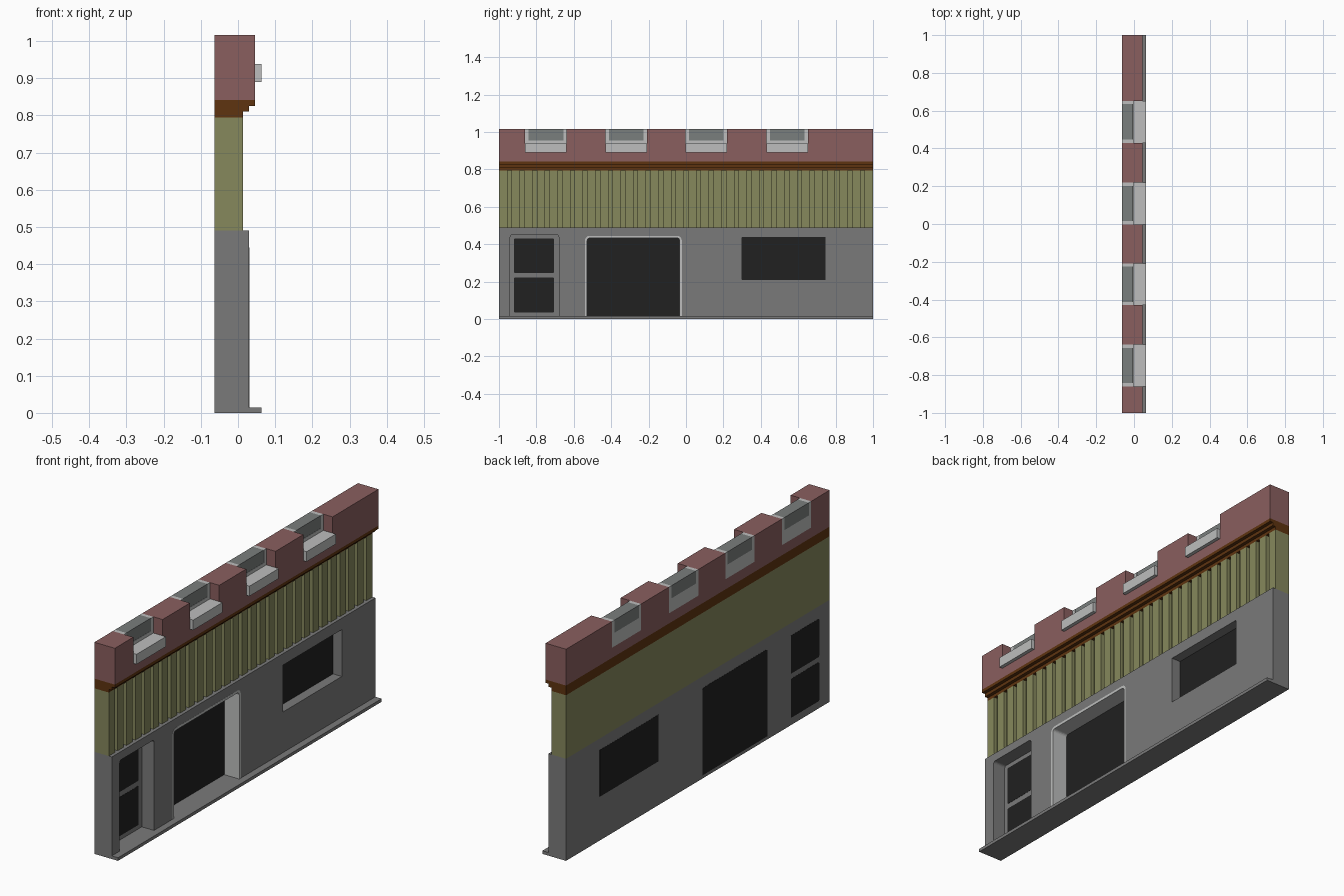
import bpy, bmesh, math

if "Cube" in bpy.data.objects:
    bpy.data.objects.remove(bpy.data.objects["Cube"])


def material(name, r, g, b):
    m = bpy.data.materials.new(name)
    m.diffuse_color = (r, g, b, 1)
    m.use_nodes = True
    m.node_tree.nodes["Principled BSDF"].inputs["Base Color"].default_value = m.diffuse_color
    return m


GREY = material("grey_render", 0.195, 0.195, 0.195)
GREEN = material("olive_green", 0.238, 0.246, 0.107)
BROWN = material("dark_brown", 0.112, 0.034, 0.005)
RED = material("dusty_red", 0.254, 0.114, 0.114)
LIGHT = material("light_trim", 0.508, 0.515, 0.51)
BLACK = material("black_glass", 0.015, 0.015, 0.015)
PANE = material("grey_pane", 0.195, 0.21, 0.205)

BACK = -0.063


def prism(name, pts, mat, x0, x1):
    """Extrude a (y, z) outline along x."""
    bm = bmesh.new()
    f = bm.faces.new([bm.verts.new((x0, y, z)) for y, z in pts])
    new = bmesh.ops.extrude_face_region(bm, geom=[f])["geom"]
    for v in new:
        if isinstance(v, bmesh.types.BMVert):
            v.co.x = x1
    bmesh.ops.recalc_face_normals(bm, faces=bm.faces)
    me = bpy.data.meshes.new(name)
    bm.to_mesh(me)
    bm.free()
    ob = bpy.data.objects.new(name, me)
    me.materials.append(mat)
    bpy.context.collection.objects.link(ob)
    return ob


def outline(y0, y1, z0, z1, top=0.0, bottom=0.0):
    """Rectangle outline with optional rounded corners."""
    pts = []
    for cy, cz, r, sy, sz, a0 in ((y1, z1, top, -1, -1, 0), (y0, z1, top, 1, -1, 90),
                                  (y0, z0, bottom, 1, 1, 180), (y1, z0, bottom, -1, 1, 270)):
        for i in range(5 if r else 1):
            a = math.radians(a0 + i * 22.5)
            pts.append((cy + r * (sy + math.cos(a)), cz + r * (sz + math.sin(a))) if r else (cy, cz))
    return pts


def box(name, mat, x0, x1, y0, y1, z0, z1):
    return prism(name, outline(y0, y1, z0, z1), mat, x0, x1)


def cut(ob, cutter):
    mod = ob.modifiers.new("cut", 'BOOLEAN')
    mod.operation = 'DIFFERENCE'
    mod.solver = 'EXACT'
    mod.object = cutter
    bpy.context.view_layer.objects.active = ob
    bpy.ops.object.modifier_apply(modifier=mod.name)
    bpy.data.objects.remove(cutter)


# ground floor wall with recesses for door, shop window and side window
box("pavement_ledge", GREY, BACK, 0.063, -1, 1, 0, 0.015)
wall = box("ground_floor_wall", GREY, BACK, 0.03, -1, 1, 0.015, 0.49)
cut(wall, prism("door_cut", outline(-0.94, -0.68, -0.02, 0.45, 0.012), GREY, -0.035, 0.1))
cut(wall, prism("shop_cut", outline(-0.54, -0.022, -0.02, 0.445, 0.025), GREY, -0.05, 0.1))
cut(wall, box("side_cut", GREY, -0.017, 0.1, 0.30, 0.745, 0.21, 0.435))

# glazing runs through to the back of the wall
for i, (z0, z1) in enumerate(((0.035, 0.222), (0.247, 0.43))):
    prism(f"door_glass_{i}", outline(-0.92, -0.705, z0, z1, 0.006, 0.006), BLACK, BACK - 0.0008, -0.034)
prism("shop_glass", outline(-0.529, -0.034, 0.0155, 0.434, 0.014), BLACK, BACK - 0.0008, -0.049)
box("side_glass", BLACK, BACK - 0.0008, -0.016, 0.3005, 0.7445, 0.2105, 0.4345)

# light surround lining the shop window
outer = outline(-0.54, -0.022, 0.015, 0.445, 0.025)
inner = outline(-0.528, -0.034, 0.015, 0.433, 0.014)
n = 5
ring = [outer[-1]] + outer[:2 * n] + [outer[2 * n]] + [inner[2 * n]] + inner[:2 * n][::-1] + [inner[-1]]
prism("shop_surround", ring, LIGHT, -0.05, 0.0305)

# ribbed green cladding
box("cladding_backing", GREEN, BACK, -0.003, -1, 1, 0.49, 0.795)
RIBS, RIB_W = 30, 0.045
for i in range(RIBS):
    y = -1 + i * (2 - RIB_W) / (RIBS - 1)
    box(f"cladding_rib_{i}", GREEN, -0.003, 0.014, y, y + RIB_W, 0.49, 0.795)

# stepped brown cornice
for i, x1 in enumerate((0.014, 0.03, 0.046)):
    box(f"cornice_step_{i}", BROWN, BACK, x1, -1, 1, 0.795 + i * 0.0155, 0.795 + (i + 1) * 0.0155)

# red parapet, notched for the upper windows
STARTS = (-0.86, -0.43, -0.003, 0.43)
WIN_W = 0.222
profile = [(-1, 0.8415), (1, 0.8415), (1, 1.016)]
for y in reversed(STARTS):
    profile += [(y + WIN_W, 1.016), (y + WIN_W, 0.89), (y, 0.89), (y, 1.016)]
profile.append((-1, 1.016))
prism("parapet", profile, RED, BACK, 0.046)

# upper windows: projecting sill, light frame and grey pane
for i, y in enumerate(STARTS):
    e, t = y + WIN_W, 0.018
    box(f"window_sill_{i}", LIGHT, -0.003, 0.063, y, e, 0.89, 0.938)
    frame = [(y, 0.89), (e, 0.89), (e, 1.016), (e - t, 1.016), (e - t, 0.955),
             (y + t, 0.955), (y + t, 1.016), (y, 1.016)]
    prism(f"window_frame_{i}", frame, LIGHT, BACK, -0.003)
    prism(f"window_pane_{i}", outline(y + t, e - t, 0.955, 1.016), PANE, BACK, -0.004)
